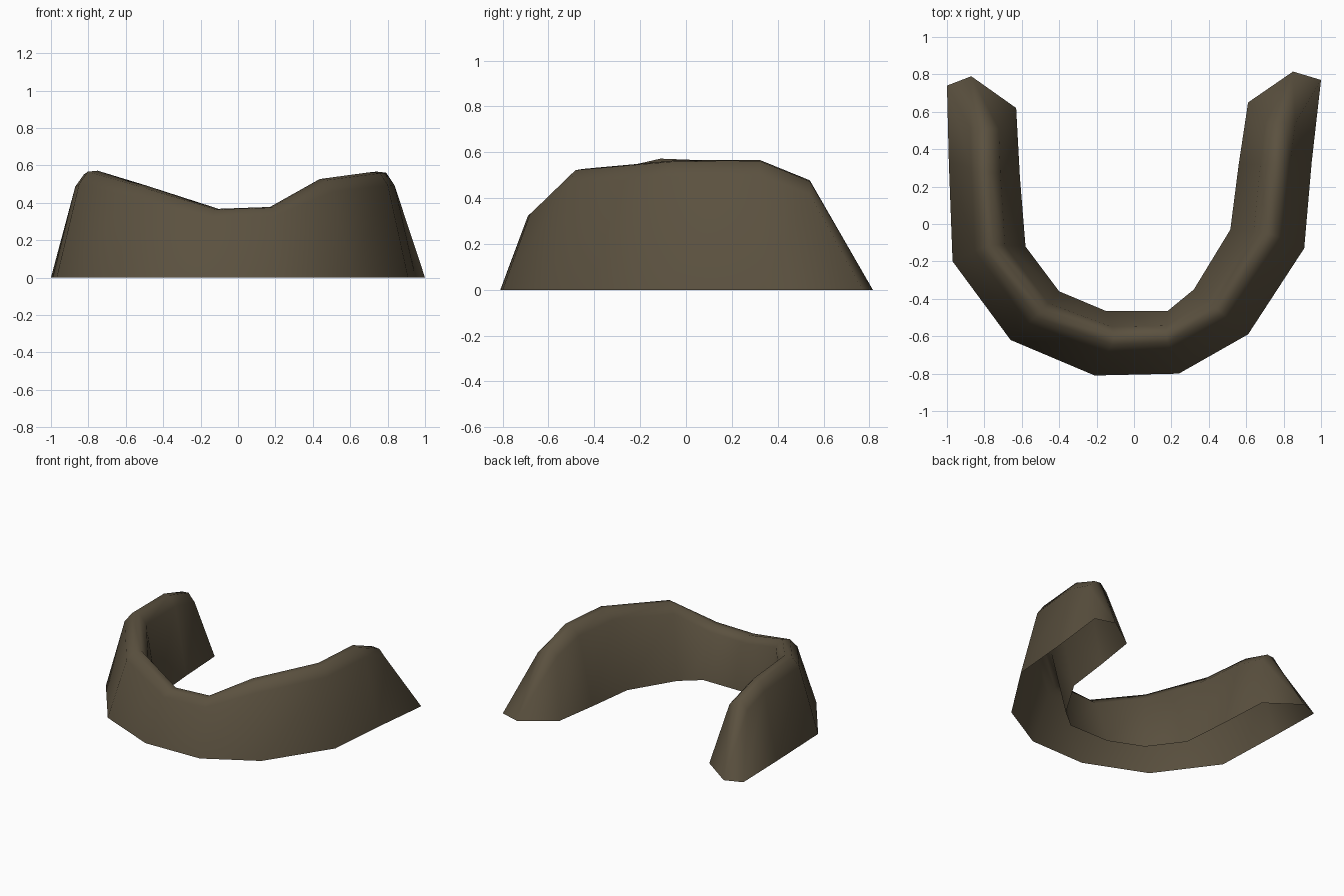
import bpy, bmesh
from mathutils import Vector

if "Cube" in bpy.data.objects:
    bpy.data.objects.remove(bpy.data.objects["Cube"])

# Stations along the U: outer foot (x, y), inner foot (x, y), crest (x, y, z)
STATIONS = [
    ((-1.00, 0.74), (-0.63, 0.62), (-0.79, 0.51, 0.49)),
    ((-0.99, 0.33), (-0.61, 0.25), (-0.79, 0.28, 0.56)),
    ((-0.97, -0.20), (-0.58, -0.12), (-0.77, -0.11, 0.575)),
    ((-0.66, -0.62), (-0.40, -0.36), (-0.50, -0.47, 0.495)),
    ((-0.21, -0.81), (-0.15, -0.465), (-0.10, -0.61, 0.37)),
    ((0.24, -0.80), (0.18, -0.465), (0.17, -0.60, 0.38)),
    ((0.61, -0.59), (0.32, -0.35), (0.45, -0.46, 0.53)),
    ((0.91, -0.13), (0.515, -0.03), (0.73, -0.05, 0.567)),
    ((0.95, 0.33), (0.56, 0.32), (0.76, 0.32, 0.57)),
    ((1.00, 0.77), (0.61, 0.65), (0.77, 0.54, 0.48)),
]
TIPS = [(-0.87, 0.79, 0), (0.85, 0.815, 0)]


def toward_foot(foot, crest, t, height, at_end):
    """Point on the rounded top, a share t of the way from crest to foot."""
    p = Vector(crest).lerp(Vector((*foot, 0)), t)
    p.z = crest[2] * height
    if at_end:
        p.y = crest[1]
    return p


earth = bpy.data.materials.new("earth brown")
earth.diffuse_color = (0.104, 0.082, 0.050, 1)
earth.use_nodes = True
earth.node_tree.nodes["Principled BSDF"].inputs["Base Color"].default_value = earth.diffuse_color

# Earth wall: loft the open-bottomed section along the U
bm = bmesh.new()
rings = []
for i, (outer, inner, crest) in enumerate(STATIONS):
    end = i in (0, len(STATIONS) - 1)
    pts = [(*outer, 0),
           toward_foot(outer, crest, 0.40, 0.87, end),
           toward_foot(outer, crest, 0.17, 0.985, end),
           toward_foot(inner, crest, 0.10, 0.995, end),
           toward_foot(inner, crest, 0.42, 0.88, end),
           (*inner, 0)]
    rings.append([bm.verts.new(p) for p in pts])
for a, b in zip(rings, rings[1:]):
    for k in range(5):
        bm.faces.new((a[k], b[k], b[k + 1], a[k + 1]))

# Sloping ends, each fanned down to a pointed toe
for ring, tip in ((rings[0], TIPS[0]), (rings[-1][::-1], TIPS[1])):
    toe = bm.verts.new(tip)
    for k in range(5):
        bm.faces.new((ring[k], ring[k + 1], toe))

# Point all normals outward (the crest faces look up)
bmesh.ops.recalc_face_normals(bm, faces=bm.faces[:])
bm.normal_update()
if sum(f.normal.z * f.calc_area() for f in bm.faces) < 0:
    bmesh.ops.reverse_faces(bm, faces=bm.faces[:])

mesh = bpy.data.meshes.new("earth_wall")
bm.to_mesh(mesh)
bm.free()
mesh.materials.append(earth)
wall = bpy.data.objects.new("earth_wall", mesh)
bpy.context.collection.objects.link(wall)

# Soft slopes
bpy.context.view_layer.objects.active = wall
wall.select_set(True)
bpy.ops.object.shade_smooth_by_angle(angle=1.4)
